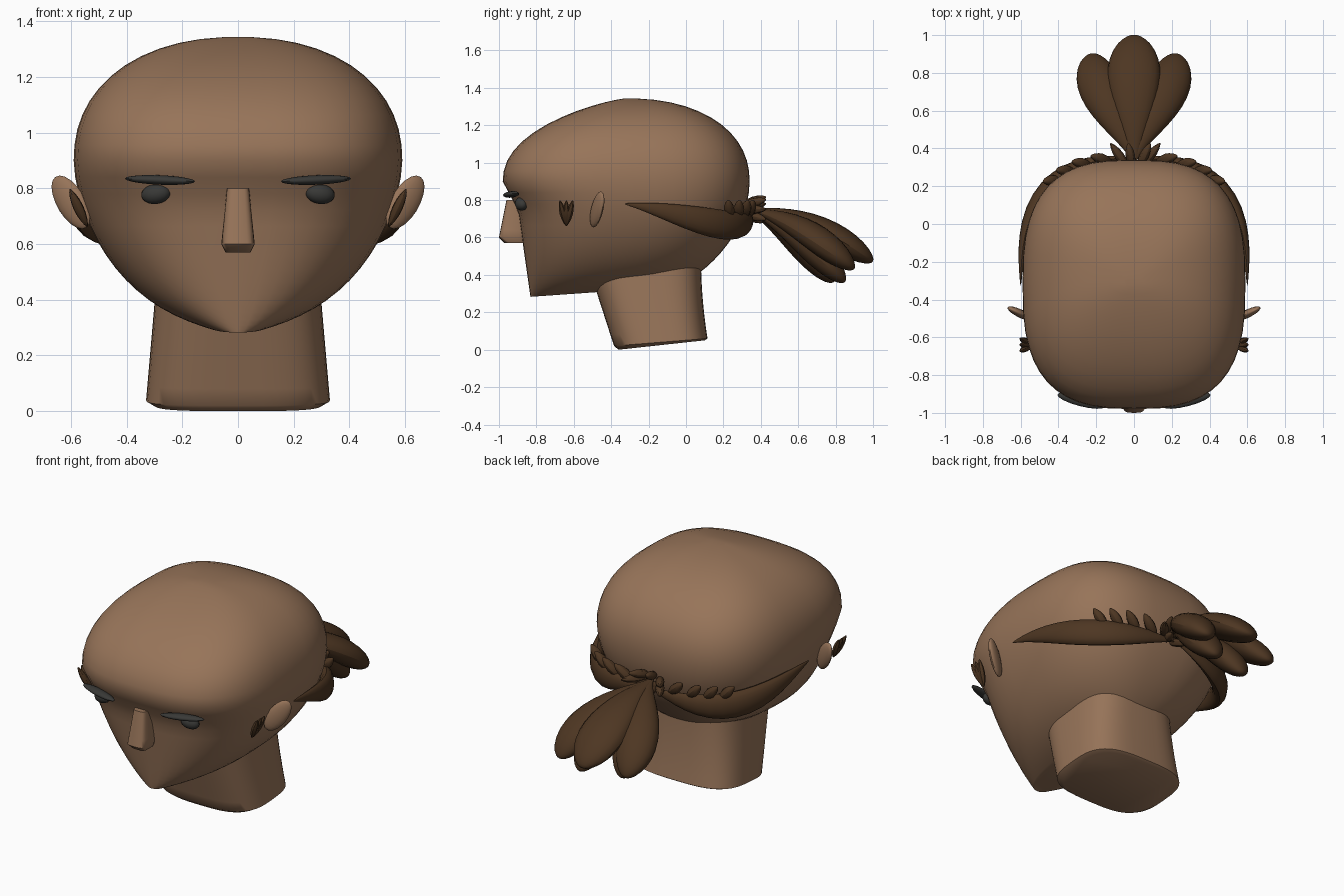
import bpy, bmesh, math
from mathutils import Vector, Matrix

cube = bpy.data.objects.get("Cube")
if cube:
    bpy.data.objects.remove(cube, do_unlink=True)


def material(name, red, green, blue):
    mat = bpy.data.materials.new(name)
    mat.use_nodes = True
    mat.diffuse_color = (red, green, blue, 1)
    shader = mat.node_tree.nodes["Principled BSDF"]
    shader.inputs["Base Color"].default_value = mat.diffuse_color
    return mat


skin = material("brown skin", 0.31, 0.175, 0.1)
hair = material("dark brown hair", 0.075, 0.037, 0.016)
charcoal = material("charcoal", 0.04, 0.04, 0.037)


def finish(name, bm, mat, smooth=False):
    bmesh.ops.recalc_face_normals(bm, faces=bm.faces)
    mesh = bpy.data.meshes.new(name)
    bm.to_mesh(mesh)
    bm.free()
    mesh.materials.append(mat)
    part = bpy.data.objects.new(name, mesh)
    bpy.context.collection.objects.link(part)
    if smooth:
        part.modifiers.new("Smoothing", "SUBSURF")
    bpy.ops.object.select_all(action="DESELECT")
    part.select_set(True)
    bpy.context.view_layer.objects.active = part
    bpy.ops.object.shade_smooth_by_angle(angle=math.radians(50))


def loft(name, rings, mat, smooth=False):
    """Skin a list of closed point rings and cap both ends."""
    bm = bmesh.new()
    loops = [[bm.verts.new(point) for point in ring] for ring in rings]
    for lower, upper in zip(loops, loops[1:]):
        for i in range(len(lower)):
            bm.faces.new((lower[i - 1], lower[i], upper[i], upper[i - 1]))
    bm.faces.new(loops[0])
    bm.faces.new(loops[-1])
    finish(name, bm, mat, smooth)


def squarish(angle, power):
    """Point on a unit oval with softened corners."""
    return [math.copysign(abs(value) ** (2 / power), value)
            for value in (math.cos(angle), math.sin(angle))]


def slice_ring(z, rise, front, back, half, power, sides=48):
    """Squarish cross-section that rises from its front to its back."""
    ring = []
    for i in range(sides):
        x, y = squarish(math.tau * i / sides, power)
        depth = (y + 1) / 2
        ring.append((half * x, front + (back - front) * depth, z + rise * depth))
    return ring


def ellipsoid(name, centre, radii, mat, lean=0, turn=0):
    bm = bmesh.new()
    matrix = (Matrix.Translation(centre) @ Matrix.Rotation(turn, 4, "Z")
              @ Matrix.Rotation(lean, 4, "Y") @ Matrix.Diagonal((*radii, 1)))
    bmesh.ops.create_uvsphere(bm, u_segments=16, v_segments=10, radius=1, matrix=matrix)
    finish(name, bm, mat)


def strand(name, curve, thick, tall, swell=1, taper=0.7, up=(0, 0, 1), steps=9, sides=8):
    """Lock of hair along a curve, pointed at both ends; swell moves its widest place."""
    times = [(1 - math.cos(math.pi * i / steps)) / 2 for i in range(steps + 1)]
    points = [Vector(curve(t)) for t in times]
    rings = []
    for i, t in enumerate(times):
        tangent = points[min(i + 1, steps)] - points[max(i - 1, 0)]
        across = tangent.cross(Vector(up)).normalized()
        above = across.cross(tangent).normalized()
        size = max(math.sin(math.pi * t ** swell), 0.01) ** taper
        ring = []
        for k in range(sides):
            angle = math.tau * k / sides
            ring.append(points[i] + across * (thick * size * math.cos(angle))
                        + above * (tall * size * math.sin(angle)))
        rings.append(ring)
    loft(name, rings, hair, smooth=True)


def spike(name, start, end, width, up=(0, 0, 1)):
    strand(name, lambda t: Vector(start).lerp(Vector(end), t), width, width,
           up=up, steps=4, sides=6)


# Head: a dome above the temples, a jaw tapering to the chin below
widest, dome, jaw = 0.9, 0.444, 0.63
head = []
for i in range(12, 0, -1):
    u = math.sin(math.pi / 2 * i / 12.5)
    k = (1 - u ** 2.2) ** (1 / 2.2)
    head.append(slice_ring(widest + dome * u, 0, -0.32 - 0.66 * k ** 1.7,
                           -0.32 + 0.66 * k, 0.59 * k, 2.8))
for i in range(17):
    u = 0.98 * math.sin(math.pi / 2 * i / 16)
    brow = max(0, 1 - 4 * u)
    head.append(slice_ring(widest - jaw * u, 0.06 * u ** 4,
                           -0.92 + 0.09 * u - 0.06 * brow, 0.34 - 0.4 * u * u,
                           0.59 * (1 - u ** 1.7) ** 0.5, 2.8 - 0.5 * u))
loft("head", head, skin)

# Neck: slants back and flares to a tilted base with a rounded rim
neck = []
for i in range(9):
    u = i / 8
    neck.append(slice_ring(0.5 - 0.48 * u, 0.04 * u, -0.54 + 0.155 * u,
                           0.08 + 0.035 * u * u, 0.29 + 0.04 * u, 3.2))
neck.append(slice_ring(0, 0.05, -0.36, 0.1, 0.3, 3.2))
loft("neck", neck, skin)

# Nose: a wedge that widens and juts out downward, with a rounded tip
nose = []
for i in range(6):
    u = i / 5
    nose.append(slice_ring(0.8 - 0.2 * u, 0, -0.96 - 0.04 * u, -0.86, 0.04 + 0.02 * u, 4, 20))
nose.append(slice_ring(0.57, 0, -0.97, -0.86, 0.045, 4, 20))
loft("nose", nose, skin)

for side, label in ((1, "left"), (-1, "right")):
    # Eyebrow, eye and ear
    ellipsoid(label + "_eyebrow", (0.28 * side, -0.935, 0.83), (0.13, 0.03, 0.017),
              charcoal, -0.04 * side, 0.25 * side)
    ellipsoid(label + "_eye", (0.295 * side, -0.88, 0.78), (0.054, 0.034, 0.036),
              charcoal, 0.15 * side, 0.2 * side)
    ellipsoid(label + "_ear", (0.6 * side, -0.475, 0.75), (0.055, 0.022, 0.11),
              skin, 0.6 * side, 0.45 * side)

    # Sideburn: three spikes that meet at the bottom
    for k in (-1, 0, 1):
        spike(label + "_sideburn", (0.605 * side, -0.64 + 0.035 * k, 0.8),
              (0.54 * side, -0.64, 0.66), 0.026, up=(1, 0, 0))

    def around(angle, z, out=0):
        """Point on the band that wraps the back of the head."""
        x, y = squarish(angle, 2.7)
        return (side * (0.6 + out) * x, -0.33 + (0.68 + out) * y, z)

    # Long lock sweeping round to the back
    def sweep(t):
        angle = t * math.pi / 2
        return around(angle, 0.78 - 0.12 * math.sin(1.6 * angle))
    strand(label + "_side_lock", sweep, 0.05, 0.09)

    # Ragged tufts above the lock
    for k in range(4):
        angle = 0.8 + 0.17 * k
        spike(label + "_tuft", around(angle + 0.15, 0.7, -0.02),
              around(angle, 0.8, 0.03), 0.04)

# Spikes standing out round the base of the tail
for k in range(7):
    angle = math.tau * k / 7
    x, z = math.cos(angle), math.sin(angle)
    spike("tail_base_tuft", (0.03 * x, 0.29, 0.75 + 0.02 * z),
          (0.14 * x, 0.43, 0.75 + 0.07 * z), 0.035, up=(0, 0.2, 1))


def tail_lobe(name, tip, width):
    root = Vector((0, 0.32, 0.755))

    def droop(t):
        point = root.lerp(Vector(tip), t)
        point.x = tip[0] * math.sin(math.pi / 2 * t) ** 1.5
        point.z += 0.06 * math.sin(math.pi * t)
        return point
    strand(name, droop, width, 0.08, swell=2, taper=0.5, sides=10)


# Ponytail: three upper lobes over two shorter lower ones
for k, label in ((-1, "right"), (0, "middle"), (1, "left")):
    tail_lobe(label + "_tail_lobe", (0.22 * k, 1 - 0.1 * abs(k), 0.47 - 0.04 * abs(k)),
              0.155 - 0.03 * abs(k))
    if k:
        tail_lobe(label + "_lower_tail_lobe", (0.12 * k, 0.82 + 0.03 * k, 0.36), 0.12)
